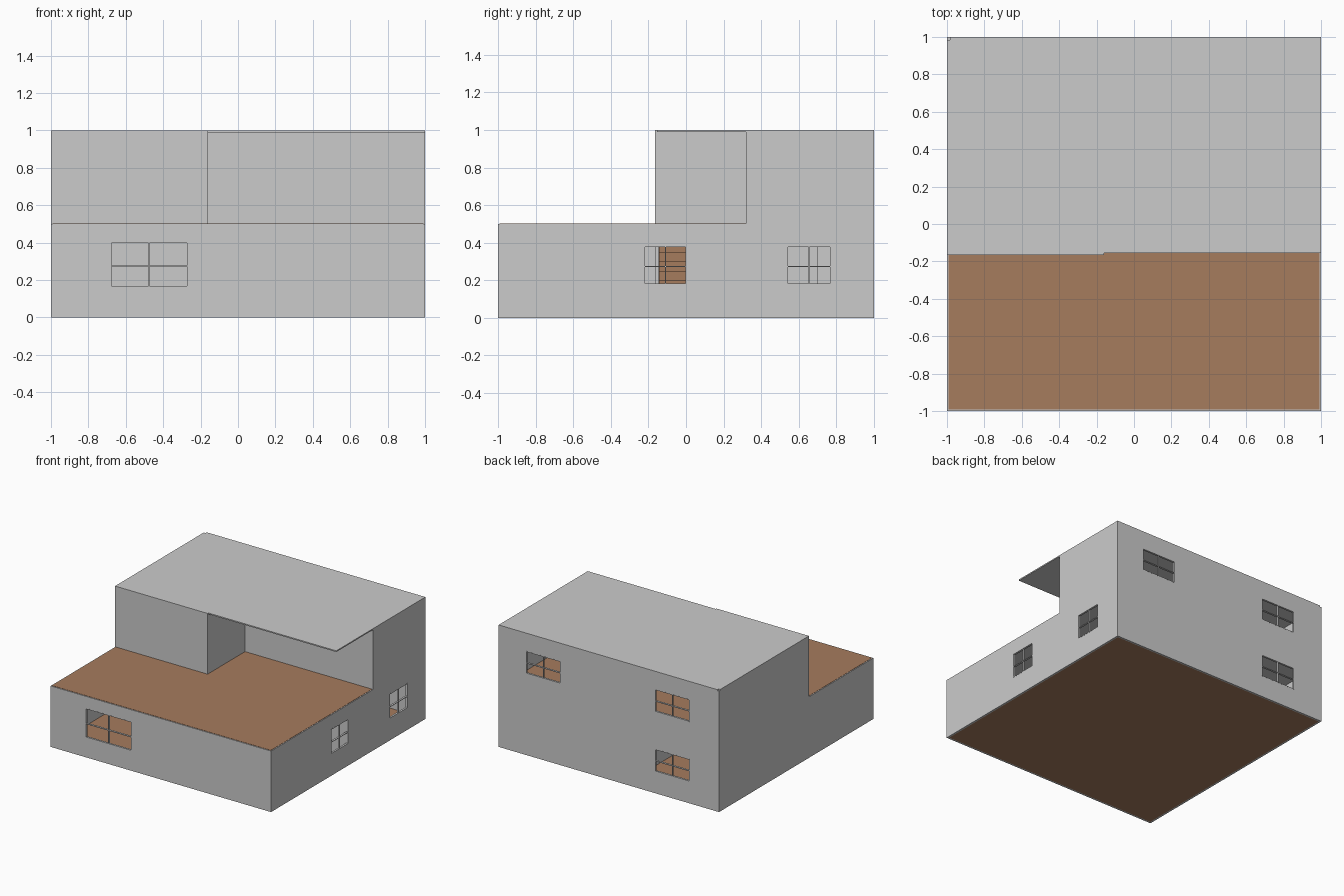
import bpy
import bmesh
from mathutils import Vector

if "Cube" in bpy.data.objects:
    bpy.data.objects.remove(bpy.data.objects["Cube"])

T = 0.015  # wall thickness

brown = bpy.data.materials.new("wood_brown")
brown.diffuse_color = (0.38, 0.20, 0.11, 1)
brown.use_nodes = True
brown.node_tree.nodes["Principled BSDF"].inputs["Base Color"].default_value = brown.diffuse_color


def make_boxes(name, boxes, mat=None):
    """One object from several (x0, x1, y0, y1, z0, z1) boxes."""
    bm = bmesh.new()
    for x0, x1, y0, y1, z0, z1 in boxes:
        vs = bmesh.ops.create_cube(bm, size=1)["verts"]
        for v in vs:
            v.co = Vector((x0 if v.co.x < 0 else x1,
                           y0 if v.co.y < 0 else y1,
                           z0 if v.co.z < 0 else z1))
    me = bpy.data.meshes.new(name)
    bm.to_mesh(me)
    bm.free()
    ob = bpy.data.objects.new(name, me)
    bpy.context.collection.objects.link(ob)
    if mat:
        me.materials.append(mat)
    return ob


def cut(ob, holes):
    """Cut box-shaped openings out of an object."""
    cutter = make_boxes("opening_cutter", holes)
    cutter.hide_render = True
    m = ob.modifiers.new("openings", "BOOLEAN")
    m.operation = "DIFFERENCE"
    m.solver = "EXACT"
    m.object = cutter
    bpy.context.view_layer.objects.active = ob
    bpy.ops.object.modifier_apply(modifier=m.name)
    bpy.data.objects.remove(cutter, do_unlink=True)


def wall(name, box, holes=()):
    """Straight wall; holes are (start, end, z0, z1) along its long axis."""
    ob = make_boxes(name, [box])
    x0, x1, y0, y1, _, _ = box
    along_x = (x1 - x0) > (y1 - y0)
    if holes:
        if along_x:
            cut(ob, [(a, b, y0 - .05, y1 + .05, c, d) for a, b, c, d in holes])
        else:
            cut(ob, [(x0 - .05, x1 + .05, a, b, c, d) for a, b, c, d in holes])
    return ob


def window(name, axis, face, a, b, z0, z1):
    """Thin glazing bars: edges plus a central cross."""
    w, d = 0.0025, 0.008
    zm = z0 + (z1 - z0) * 0.47
    rects = [(s - w, s + w, z0, z1) for s in (a, (a + b) / 2, b)]
    rects += [(a, b, z - w, z + w) for z in (z0, zm, z1)]
    if axis == "x":
        boxes = [(p, q, face - d, face + d, r, s) for p, q, r, s in rects]
    else:
        boxes = [(face - d, face + d, p, q, r, s) for p, q, r, s in rects]
    make_boxes(name, boxes)


# window openings
front_win = [(-0.68, -0.27, 0.165, 0.40)]
right_win = [(-0.22, 0.0, 0.18, 0.38), (0.54, 0.77, 0.18, 0.38)]
back_win = [(-0.73, -0.42, 0.18, 0.36), (-0.73, -0.42, 0.67, 0.85),
            (0.44, 0.75, 0.67, 0.85)]

# ground floor plate
make_boxes("ground_floor", [(-1 + T, 1 - T, -1 + T, 1 - T, 0, 0.012)], brown)

# outer walls
wall("front_wall", (-1, 1, -1, -1 + T, 0, 0.5), front_win)
wall("right_wall", (1 - T, 1, -1 + T, 1 - T, 0, 0.5), right_win)
wall("left_wall", (-1, -1 + T, -1 + T, 1 - T, 0, 0.5))
wall("back_wall", (-1, 1, 1 - T, 1, 0, 0.99), back_win)

# glazing bars
for i, h in enumerate(front_win):
    window(f"front_window_{i + 1}", "x", -1 + T / 2, *h)
for i, h in enumerate(right_win):
    window(f"right_window_{i + 1}", "y", 1 - T / 2, *h)
for i, h in enumerate(back_win):
    window(f"back_window_{i + 1}", "x", 1 - T / 2, *h)

# ground floor partitions
wall("stair_partition", (-1 + T, -0.16, -0.165, -0.147, 0.012, 0.484))
wall("hall_partition", (-1 + T, 1 - T, 0, T, 0.012, 0.484),
     [(0.2, 0.42, 0.0, 0.42)])
wall("room_partition", (-0.16, -0.16 + T, T, 1 - T, 0.012, 0.484),
     [(0.70, 0.90, 0.0, 0.42)])

# staircase rising to the left
steps, rise, run = 9, 0.05, 0.06
make_boxes("staircase", [(-0.25 - run * (i + 1), -0.25 - run * i, -0.145, -0.002,
                          0.012, rise * (i + 1)) for i in range(steps)], brown)

# ceiling and upper deck, with the stairwell open
well = [(-0.79, -0.4, -0.145, -0.002, 0.4, 0.6)]
ceiling = make_boxes("ceiling", [(-1 + T, 1 - T, -1 + T, 1 - T, 0.484, 0.492)])
cut(ceiling, well)
deck = make_boxes("upper_deck",
                  [(-1 + T / 2, 1 - T / 2, -1 + T / 2, 1 - T, 0.492, 0.502)], brown)
cut(deck, well)

# upper storey walls around the recessed terrace
wall("upper_left_wall", (-1, -1 + T, -0.165 + T, 1 - T, 0.5, 1))
wall("upper_front_wall", (-1, -0.16, -0.165, -0.165 + T, 0.5, 1))
wall("recess_side_wall", (-0.16 - T, -0.16, -0.165 + T, 0.32, 0.5, 0.99))
wall("recess_back_wall", (-0.16 - T, 1, 0.32, 0.32 + T, 0.5, 0.99))
wall("upper_right_wall", (1 - T, 1, 0.32 + T, 1 - T, 0.5, 0.99))

# flat roof overhanging the terrace
make_boxes("roof", [(-1 + T, 1, -0.155, 1, 0.99, 1)])
